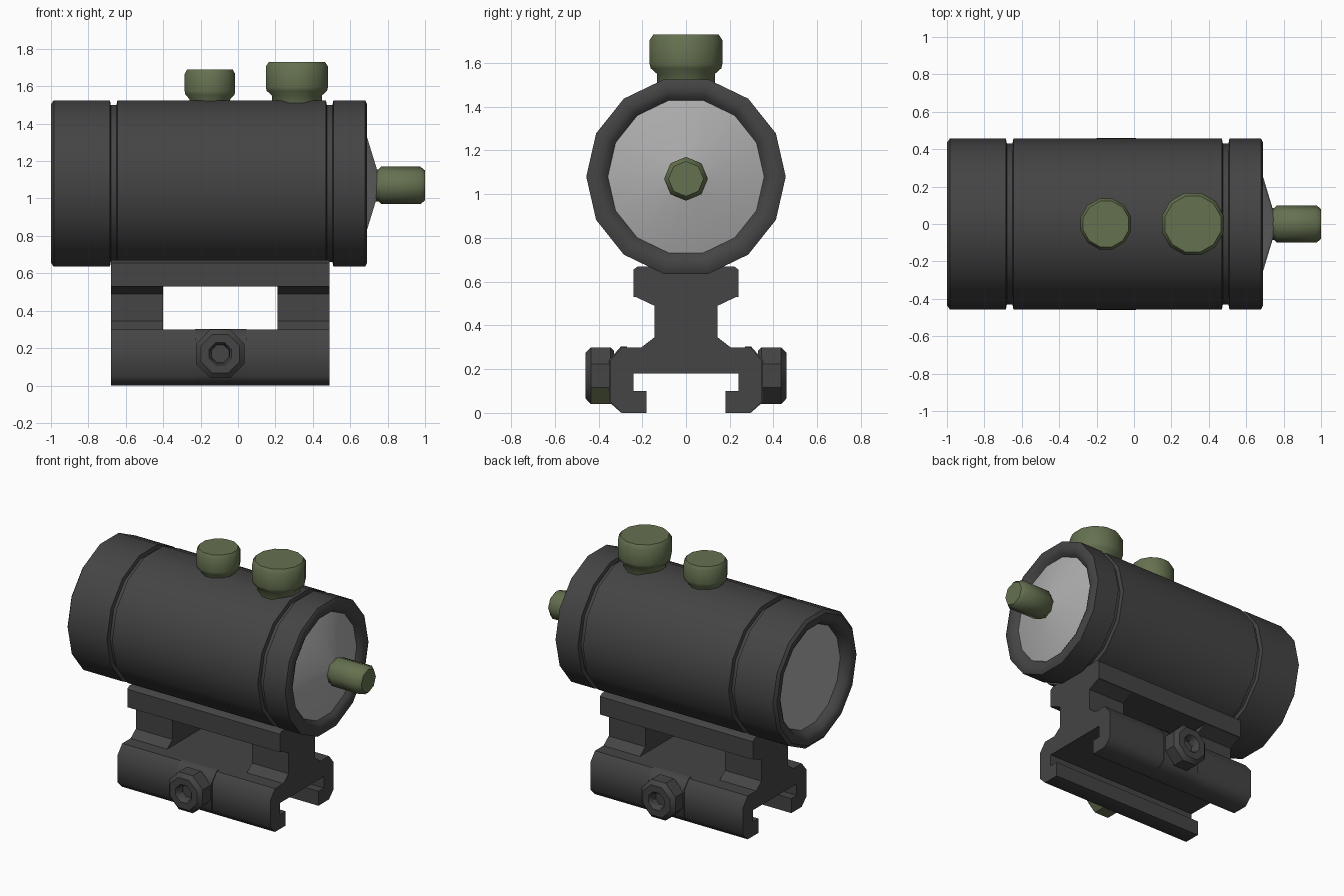
import bpy
import bmesh
import math
from mathutils import Vector

cube = bpy.data.objects.get("Cube")
if cube:
    bpy.data.objects.remove(cube, do_unlink=True)


def material(name, color):
    mat = bpy.data.materials.new(name)
    mat.use_nodes = True
    mat.diffuse_color = (*color, 1)
    bsdf = mat.node_tree.nodes["Principled BSDF"]
    bsdf.inputs["Base Color"].default_value = (*color, 1)
    bsdf.inputs["Roughness"].default_value = 0.7
    return mat


DARK = material("dark grey", (0.058, 0.058, 0.058))
OLIVE = material("olive green", (0.13, 0.165, 0.08))
GLASS = material("pale grey", (0.42, 0.42, 0.42))

# Each axis has its own direction, an "up" and a "side" for the rings
FRAMES = {
    "X": (Vector((1, 0, 0)), Vector((0, 0, 1)), Vector((0, 1, 0))),
    "Y": (Vector((0, 1, 0)), Vector((0, 0, 1)), Vector((1, 0, 0))),
    "Z": (Vector((0, 0, 1)), Vector((0, 1, 0)), Vector((1, 0, 0))),
}


def finish(name, bm, mat, angle):
    bmesh.ops.remove_doubles(bm, verts=bm.verts, dist=0.0005)
    bmesh.ops.recalc_face_normals(bm, faces=bm.faces)
    mesh = bpy.data.meshes.new(name)
    bm.to_mesh(mesh)
    bm.free()
    mesh.materials.append(mat)
    mesh.shade_smooth()
    mesh.set_sharp_from_angle(angle=math.radians(angle))
    obj = bpy.data.objects.new(name, mesh)
    bpy.context.collection.objects.link(obj)
    return obj


def lathe(name, profile, axis, centre, sides, mat, turn=0.5, angle=35):
    """Spin (position along axis, radius) points into a solid."""
    along, up, side = FRAMES[axis]
    bm = bmesh.new()
    rings = []
    for h, r in profile:
        ring = []
        for i in range(sides):
            a = (i + turn) * math.tau / sides
            spoke = up * math.cos(a) + side * math.sin(a)
            ring.append(bm.verts.new(Vector(centre) + along * h + spoke * r))
        rings.append(ring)
    for a, b in zip(rings, rings[1:]):
        for i in range(sides):
            j = (i + 1) % sides
            bm.faces.new((a[i], a[j], b[j], b[i]))
    return finish(name, bm, mat, angle)


def extrude(name, outline, x0, x1, mat, angle=50):
    """Extrude a (y, z) outline along x."""
    bm = bmesh.new()
    ends = [[bm.verts.new((x, y, z)) for y, z in outline] for x in (x0, x1)]
    for end in ends:
        bm.faces.new(end)
    for i in range(len(outline)):
        j = (i + 1) % len(outline)
        bm.faces.new((ends[0][i], ends[0][j], ends[1][j], ends[1][i]))
    return finish(name, bm, mat, angle)


def mirrored(half):
    return half + [(-y, z) for y, z in reversed(half)]


# Main tube with two grooves and open rims
AXIS = (0, 0, 1.08)
R, GROOVE = 0.456, 0.43
tube = [(-0.94, 0.35), (-0.985, 0.375), (-1.0, 0.4), (-1.0, 0.435), (-0.985, R),
        (-0.685, R), (-0.68, GROOVE), (-0.65, GROOVE), (-0.645, R),
        (0.47, R), (0.475, GROOVE), (0.505, GROOVE), (0.51, R),
        (0.68, R), (0.69, 0.435), (0.69, 0.4), (0.68, 0.375), (0.65, 0.35)]
lathe("tube", tube + tube[:1], "X", AXIS, 14, DARK)

# Lenses
lathe("front_lens", [(0.6, 0), (0.655, 0.37), (0.745, 0.07), (0.747, 0)],
      "X", AXIS, 14, GLASS)
lathe("rear_lens", [(-0.88, 0), (-0.935, 0.37), (-0.95, 0)],
      "X", AXIS, 14, GLASS)

# Post on the front lens
lathe("front_post", [(0.72, 0), (0.72, 0.085), (0.75, 0.085), (0.765, 0.1),
                     (0.975, 0.1), (1.0, 0.08), (1.0, 0)],
      "X", (0, 0, 1.07), 8, OLIVE, turn=0, angle=50)

# Adjustment turrets
for name, x, r, bottom, top in (("small_turret", -0.15, 0.14, 1.555, 1.69),
                                ("large_turret", 0.315, 0.172, 1.575, 1.73)):
    lathe(name, [(1.46, 0), (1.46, r * 0.8), (bottom - 0.025, r * 0.8),
                 (bottom, r * 0.97), (bottom + 0.02, r), (top - 0.025, r),
                 (top, r * 0.9), (top, 0)],
          "Z", (x, 0, 0), 12, OLIVE, angle=50)

# Riser: top plate and two columns
BACK, FRONT = -0.68, 0.49
extrude("riser_plate", mirrored([(0.24, 0.53), (0.24, 0.655), (0.22, 0.67)]),
        BACK, FRONT, DARK)
column = mirrored([(0.21, 0.295), (0.145, 0.345), (0.145, 0.49), (0.24, 0.535)])
extrude("rear_column", column, BACK, -0.4, DARK)
extrude("front_column", column, 0.21, FRONT, DARK)

# Rail clamp base
base = [(0.24, 0.18), (0.24, 0.1), (0.18, 0.1), (0.18, 0), (0.295, 0),
        (0.345, 0.05), (0.345, 0.24), (0.295, 0.3)]
extrude("clamp_base", mirrored(base), BACK, FRONT, DARK)

# Raised pads and clamp knobs on both sides
KNOB = (-0.095, 0, 0.17)
for side, s in (("front", -1), ("back", 1)):
    pad = [(0.27, 0.002), (0.298, 0.002), (0.352, 0.05),
           (0.352, 0.242), (0.298, 0.303), (0.27, 0.303)]
    extrude(side + "_pad", [(y * s, z) for y, z in pad], -0.23, 0.045, DARK)
    shape = [(0.33, 0), (0.33, 0.125), (0.345, 0.14), (0.435, 0.14),
             (0.46, 0.112), (0.46, 0.065), (0.45, 0.055), (0.4, 0.05), (0.4, 0)]
    knob = lathe(side + "_knob", [(h * s, r) for h, r in shape],
                 "Y", KNOB, 8, DARK, angle=40)
    # Painted marker on the lower facets of the front knob
    if s < 0:
        knob.data.materials.append(OLIVE)
        for face in knob.data.polygons:
            n = face.normal
            if (abs(n.y) < 0.1 and n.z < -0.5 and n.x > -0.3
                    and face.center.z < 0.11):
                face.material_index = 1
